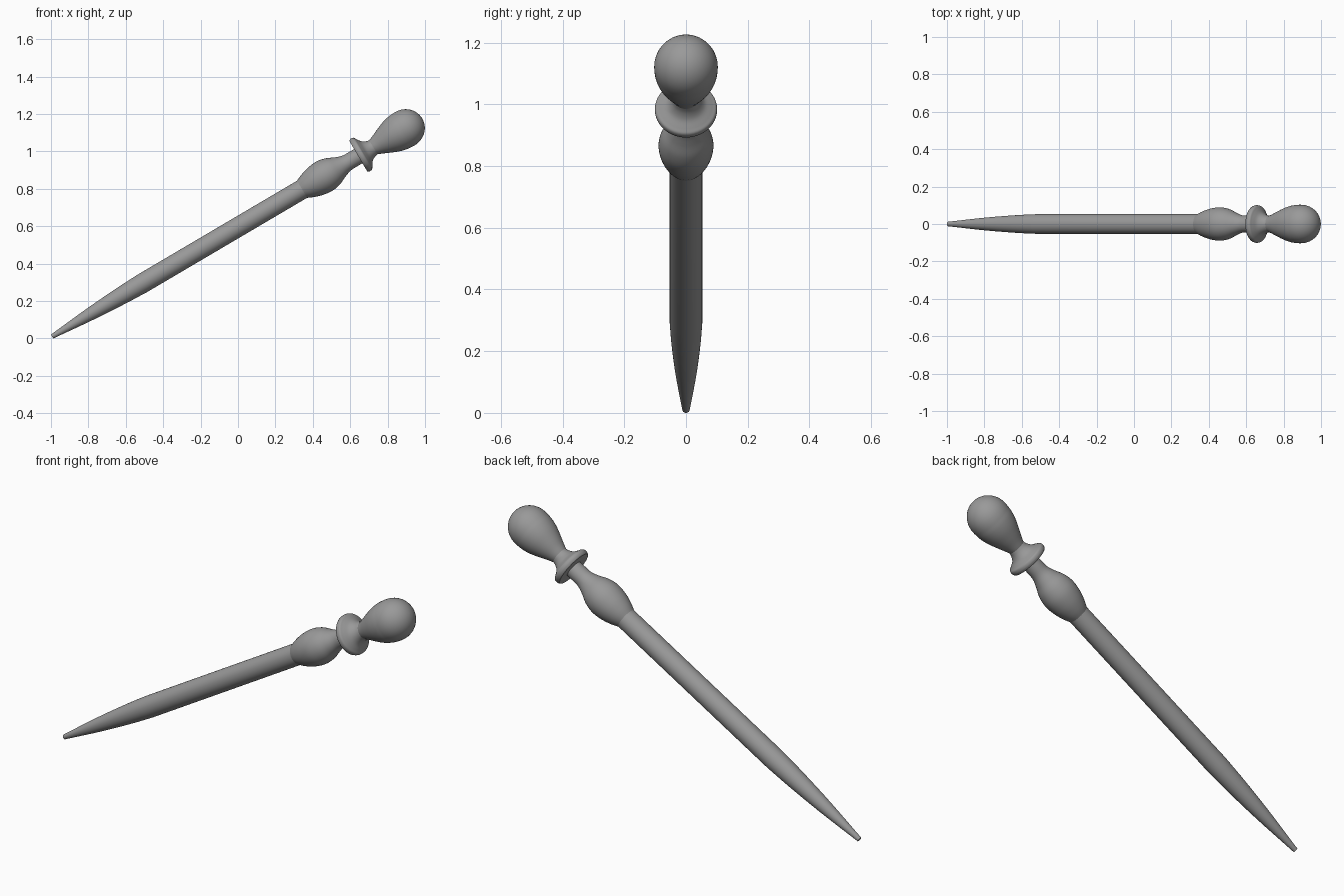
import bpy, math
from mathutils import Matrix, Vector

if "Cube" in bpy.data.objects:
    bpy.data.objects.remove(bpy.data.objects["Cube"], do_unlink=True)

grey = bpy.data.materials.new("plain grey")
grey.use_nodes = True
colour = (0.32, 0.32, 0.32, 1)
grey.diffuse_color = colour
grey.node_tree.nodes["Principled BSDF"].inputs["Base Color"].default_value = colour

SIDES = 48
STEPS = 5
# Long axis leans up towards +x from the tip
place = (Matrix.Translation((-0.994, 0, 0.0103))
         @ Matrix.Rotation(math.radians(90 - 30.5), 4, 'Y'))


def smooth_curve(points):
    """Catmull-Rom curve through (radius, distance) points."""
    p = [Vector(q) for q in points]
    p = [2 * p[0] - p[1]] + p + [2 * p[-1] - p[-2]]
    out = []
    for a, b, c, d in zip(p, p[1:], p[2:], p[3:]):
        for i in range(STEPS):
            t = i / STEPS
            out.append(0.5 * (2 * b + (c - a) * t + (2 * a - 5 * b + 4 * c - d) * t * t
                              + (3 * b - a - 3 * c + d) * t ** 3))
    return out + [p[-2]]


def lathe(name, profile):
    """Turn a profile round the long axis, closing both ends."""
    verts, faces = [], []
    for r, h in profile:
        for s in range(SIDES):
            a = math.tau * s / SIDES
            verts.append((r * math.cos(a), r * math.sin(a), h))
    for k in range(len(profile) - 1):
        for s in range(SIDES):
            n = (s + 1) % SIDES
            faces.append((k * SIDES + s, k * SIDES + n,
                          (k + 1) * SIDES + n, (k + 1) * SIDES + s))
    faces.append(tuple(reversed(range(SIDES))))
    faces.append(tuple(range(len(verts) - SIDES, len(verts))))
    mesh = bpy.data.meshes.new(name)
    mesh.from_pydata(verts, [], faces)
    mesh.materials.append(grey)
    obj = bpy.data.objects.new(name, mesh)
    bpy.context.collection.objects.link(obj)
    obj.matrix_world = place
    bpy.ops.object.select_all(action='DESELECT')
    obj.select_set(True)
    bpy.context.view_layer.objects.active = obj
    bpy.ops.object.shade_smooth_by_angle(angle=math.radians(40))


# Straight shaft with a tapered tip
taper = smooth_curve([(0.012, 0), (0.034, 0.23), (0.047, 0.42), (0.053, 0.56)])
lathe("shaft", taper + [Vector((0.053, 1.6))])

# Swelling that narrows into the neck
lathe("bulb", smooth_curve([(0.05, 1.545), (0.068, 1.585), (0.083, 1.635), (0.089, 1.69),
                            (0.08, 1.74), (0.06, 1.785), (0.046, 1.825),
                            (0.044, 1.87), (0.044, 1.91)]))

# Collar: flat towards the tip, flared towards the knob
lathe("collar", [Vector((0.04, 1.9)), Vector((0.094, 1.9))]
      + smooth_curve([(0.098, 1.904), (0.101, 1.915), (0.098, 1.928), (0.085, 1.937),
                      (0.062, 1.953), (0.048, 1.975), (0.042, 2.0)]))

# Pear-shaped knob with a round end
centre, radius = 2.19, 0.103
pear = smooth_curve([(0.042, 1.99), (0.054, 2.02), (0.072, 2.06), (0.09, 2.105),
                     (0.1, 2.145), (radius, centre - 0.01)])
dome = [Vector((radius * math.cos(a), centre + 0.107 * math.sin(a)))
        for a in (math.radians(89.5 * i / 12) for i in range(13))]
lathe("knob", pear + dome)
